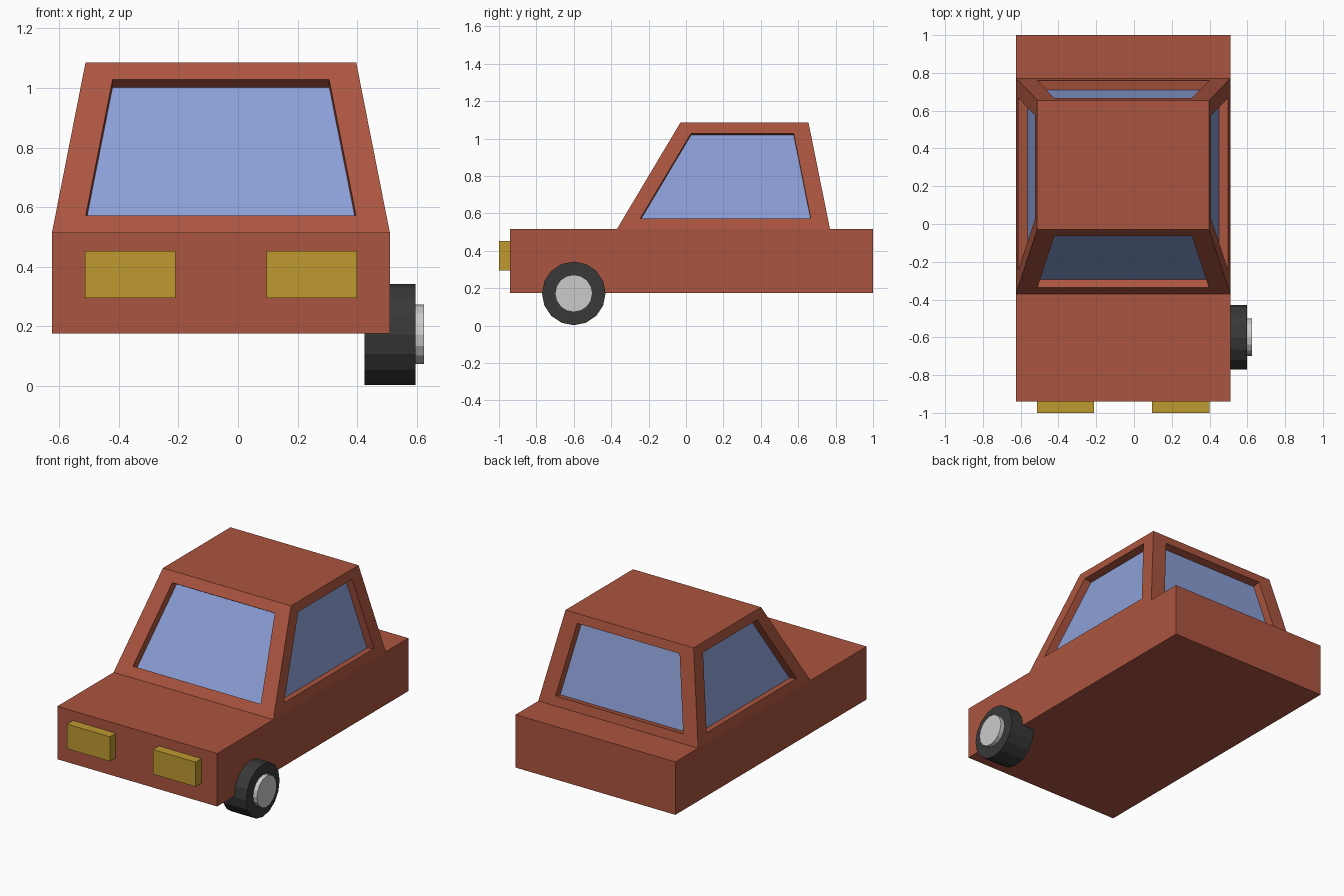
import bpy, bmesh, math
from mathutils import Vector

if "Cube" in bpy.data.objects:
    bpy.data.objects.remove(bpy.data.objects["Cube"])

CX = -0.0575  # centre line of the car body


def material(name, rgb):
    m = bpy.data.materials.new(name)
    m.diffuse_color = (*rgb, 1)
    m.use_nodes = True
    m.node_tree.nodes["Principled BSDF"].inputs["Base Color"].default_value = m.diffuse_color
    return m


RED = material("red_paint", (0.41, 0.09, 0.05))
GLASS = material("blue_glass", (0.26, 0.35, 0.68))
YELLOW = material("yellow_lamp", (0.52, 0.32, 0.03))
RUBBER = material("dark_rubber", (0.04, 0.04, 0.04))


def box(name, lo, hi, mat):
    lo, hi = Vector(lo), Vector(hi)
    bpy.ops.mesh.primitive_cube_add(size=1, location=(lo + hi) / 2)
    ob = bpy.context.object
    ob.name = name
    ob.scale = hi - lo
    ob.data.materials.append(mat)
    return ob


def disc(name, x0, x1, radius, mat=None):
    bpy.ops.mesh.primitive_cylinder_add(
        vertices=16, radius=radius, depth=x1 - x0,
        location=((x0 + x1) / 2, -0.6, 0.172), rotation=(0, math.pi / 2, 0))
    ob = bpy.context.object
    ob.name = name
    if mat:
        ob.data.materials.append(mat)


# Lower body
box("body", (CX - 0.5675, -0.94, 0.175), (CX + 0.5675, 1.0, 0.515), RED)

# Headlights on both sides of the centre line
for side, label in ((-1, "left"), (1, "right")):
    xs = sorted((CX + side * 0.153, CX + side * 0.457))
    box(label + "_headlight", (xs[0], -1.0, 0.295), (xs[1], -0.92, 0.453), YELLOW)

# Tapered cabin
bm = bmesh.new()
rings = []
for half, y0, y1, z in ((0.5675, -0.37, 0.77, 0.515), (0.455, -0.03, 0.655, 1.085)):
    rings.append([bm.verts.new((CX + sx * half, y, z))
                  for sx, y in ((-1, y0), (1, y0), (1, y1), (-1, y1))])
low, top = rings
bm.faces.new(top)
bm.faces.new(low[::-1])
walls = [bm.faces.new((low[i], low[(i + 1) % 4], top[(i + 1) % 4], top[i]))
         for i in range(4)]
bm.normal_update()

# Recessed windows: a scaled-down outline in each wall, pushed inwards
for wall in walls:
    normal = wall.normal.copy()
    corners = [v.co.copy() for v in wall.verts]
    mid = sum(corners, Vector()) / 4
    bmesh.ops.inset_individual(bm, faces=[wall], thickness=0.01)
    for v, c in zip(wall.verts, corners):
        v.co = mid + (c - mid) * 0.8
    pane = bmesh.ops.extrude_discrete_faces(bm, faces=[wall])["faces"][0]
    for v in pane.verts:
        v.co -= normal * 0.05
    pane.material_index = 1
bm.normal_update()
mesh = bpy.data.meshes.new("cabin")
bm.to_mesh(mesh)
bm.free()
mesh.materials.append(RED)
mesh.materials.append(GLASS)
bpy.context.collection.objects.link(bpy.data.objects.new("cabin", mesh))

# Single front right wheel
disc("front_right_tyre", 0.425, 0.597, 0.17, RUBBER)
disc("front_right_hub", 0.5, 0.625, 0.1)
